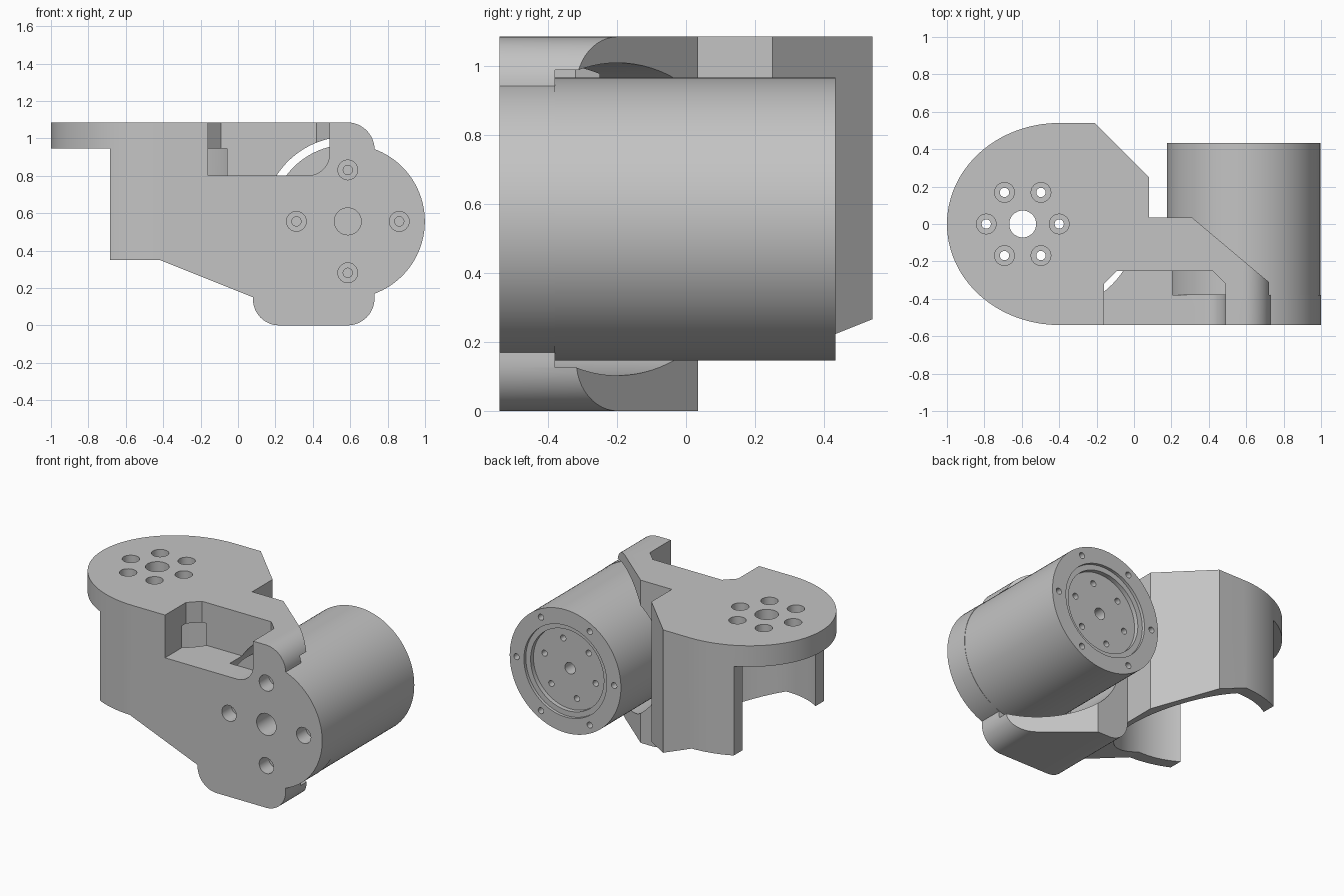
import bpy, bmesh, math
from mathutils import Vector

if "Cube" in bpy.data.objects:
    bpy.data.objects.remove(bpy.data.objects["Cube"])

grey = bpy.data.materials.new("light_grey")
grey.use_nodes = True
COLOUR = (0.55, 0.55, 0.55, 1)
grey.diffuse_color = COLOUR
grey.node_tree.nodes["Principled BSDF"].inputs["Base Color"].default_value = COLOUR


def arc(cx, cy, rx, start, end, steps=12, ry=None):
    ry = rx if ry is None else ry
    angles = [math.radians(start + (end - start) * i / steps) for i in range(steps + 1)]
    return [(cx + rx * math.cos(a), cy + ry * math.sin(a)) for a in angles]


def prism(name, points, axis, low, high):
    """Extrude a closed outline along z (xy outline) or y (xz outline)."""
    bm = bmesh.new()
    place = lambda p: (p[0], p[1], low) if axis == "z" else (p[0], low, p[1])
    face = bm.faces.new([bm.verts.new(place(p)) for p in points])
    top = bmesh.ops.extrude_face_region(bm, geom=[face])["geom"]
    step = Vector((0, 0, high - low)) if axis == "z" else Vector((0, high - low, 0))
    bmesh.ops.translate(bm, vec=step, verts=[v for v in top if isinstance(v, bmesh.types.BMVert)])
    bmesh.ops.recalc_face_normals(bm, faces=bm.faces)
    mesh = bpy.data.meshes.new(name)
    bm.to_mesh(mesh)
    bm.free()
    mesh.materials.append(grey)
    ob = bpy.data.objects.new(name, mesh)
    bpy.context.collection.objects.link(ob)
    return ob


def cylinder(name, centre, radius, axis, low, high, sides=96):
    return prism(name, arc(*centre, radius, 0, 360, sides)[:-1], axis, low, high)


def combine(target, tool, operation="DIFFERENCE"):
    """Apply a boolean with a tool solid, then discard the tool."""
    mod = target.modifiers.new("boolean", "BOOLEAN")
    mod.operation, mod.solver, mod.object = operation, "EXACT", tool
    bpy.context.view_layer.objects.active = target
    bpy.ops.object.modifier_apply(modifier=mod.name)
    bpy.data.objects.remove(tool)


def ring(centre, radius, count, offset=0):
    return arc(*centre, radius, offset, offset + 360, count)[:-1]


MOTOR = (0.587, 0.556)
FLANGE = (-0.595, 0)
FRONT, PLATE_BACK, TOP = -0.54, -0.38, 1.085

# Bracket: side outline intersected with the plan outline
side = [(-1.1, 0.945), (-0.685, 0.945), (-0.685, 0.35), (-0.42, 0.35), (0.08, 0.15)]
side += arc(0.22, 0.14, 0.14, 180, 270) + arc(0.585, 0.145, 0.145, 270, 360)
side += arc(0.585, 0.94, 0.145, 0, 90) + [(-1.1, TOP)]
bracket = prism("bracket", side, "y", -0.7, 0.7)
plan = arc(-0.4, 0, 0.6, 90, 270, 64, 0.54)
plan += [(0.75, FRONT), (0.75, -0.335), (0.31, 0.035), (0.08, 0.035), (0.08, 0.25), (-0.21, 0.54)]
combine(bracket, prism("plan", plan, "z", -0.2, 1.3), "INTERSECT")

# Round mounting plate and clearance around the motor
combine(bracket, cylinder("plate", MOTOR, 0.412, "y", FRONT, -0.36), "UNION")
combine(bracket, cylinder("clearance", MOTOR, 0.453, "y", PLATE_BACK, 0.7))

# Round hollow under the flange
combine(bracket, cylinder("hollow", (-0.44, 0), 0.457, "z", 0, 0.945))

# Access pocket in the upper front
pocket = prism("pocket", [(-0.16, -0.7), (0.49, -0.7), (0.49, -0.32), (0.42, -0.25),
                          (-0.09, -0.25), (-0.16, -0.32)], "z", 0.7, 1.3)
opening = [(-0.3, 0.8)] + arc(0.37, 0.92, 0.12, 270, 360) + [(0.49, 1.2), (-0.3, 1.2)]
opening = [(x + 0.001 if x > 0.4899 else x, z) for x, z in opening]
combine(pocket, prism("opening", opening, "y", -0.8, 0), "INTERSECT")
combine(bracket, pocket)

# Centre holes and counterbored bolt holes
combine(bracket, cylinder("bore", MOTOR, 0.072, "y", -0.7, -0.3, 32))
combine(bracket, cylinder("bore", FLANGE, 0.072, "z", 0.8, 1.3, 32))
for p in ring(MOTOR, 0.275, 4):
    combine(bracket, cylinder("bore", p, 0.053, "y", -0.7, FRONT + 0.1, 24))
    combine(bracket, cylinder("bore", p, 0.025, "y", -0.7, -0.3, 16))
for p in ring(FLANGE, 0.195, 6):
    combine(bracket, cylinder("bore", p, 0.053, "z", TOP - 0.1, 1.3, 24))
    combine(bracket, cylinder("bore", p, 0.025, "z", 0.8, 1.3, 16))

# Motor with a stepped, recessed output face
BACK = 0.433
motor = cylinder("motor", MOTOR, 0.41, "y", PLATE_BACK, BACK)
combine(motor, cylinder("recess", MOTOR, 0.305, "y", BACK - 0.02, 0.6))
combine(motor, cylinder("recess", MOTOR, 0.27, "y", BACK - 0.05, 0.6))
combine(motor, cylinder("bore", MOTOR, 0.038, "y", BACK - 0.15, 0.6, 24))
for p in ring(MOTOR, 0.36, 6) + ring(MOTOR, 0.195, 6, 15):
    combine(motor, cylinder("bore", p, 0.02, "y", BACK - 0.12, 0.6, 16))

# Smooth curved walls, keep sharp edges
for ob in (bracket, motor):
    bpy.ops.object.select_all(action="DESELECT")
    ob.select_set(True)
    bpy.context.view_layer.objects.active = ob
    bpy.ops.object.shade_smooth_by_angle(angle=math.radians(25))
